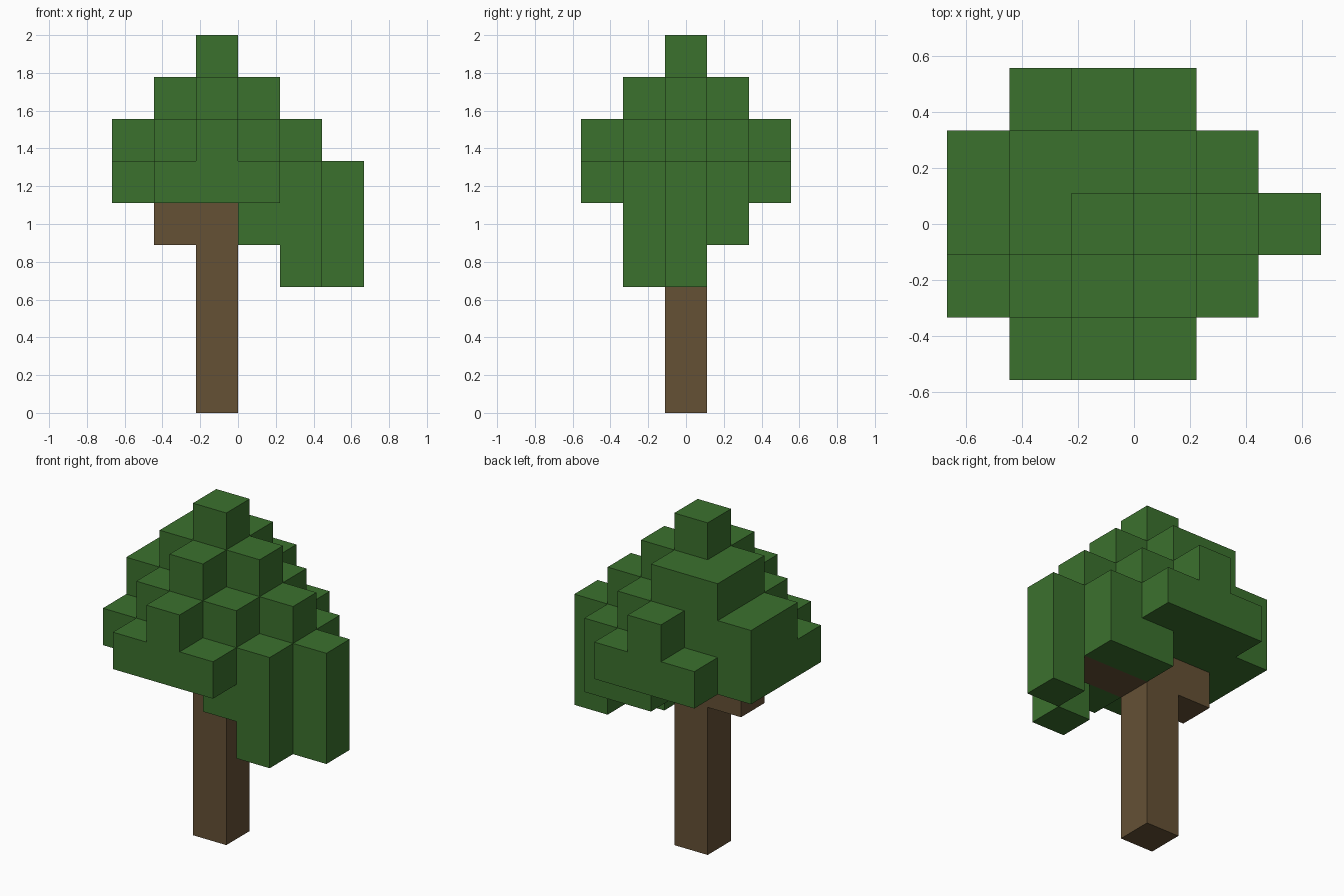
import bpy
import bmesh
from mathutils import Vector

if "Cube" in bpy.data.objects:
    bpy.data.objects.remove(bpy.data.objects["Cube"], do_unlink=True)

BLOCK = 2 / 9

# Floor plans from the ground up: T trunk, B branch, L leaves.
# Each plan runs from the back row to the front row, left to right along x.
EMPTY = "......"
STEM = [EMPTY, EMPTY, "..T...", EMPTY, EMPTY]
LAYERS = [
    STEM,
    STEM,
    STEM,
    [EMPTY, EMPTY, "..T..L", "....L.", EMPTY],
    [EMPTY, "...LL.", ".BTBBL", "...LL.", EMPTY],
    [".LLL..", "LLLLL.", "LLLLLL", "LLLLL.", ".LLL.."],
    ["..L...", "LLLL..", "LLLLL.", ".LLL..", "..L..."],
    [EMPTY, ".LL...", ".LLL..", "..L...", EMPTY],
    [EMPTY, EMPTY, "..L...", EMPTY, EMPTY],
]

cells = {
    (i, 4 - row, k): kind
    for k, layer in enumerate(LAYERS)
    for row, line in enumerate(layer)
    for i, kind in enumerate(line)
    if kind != "."
}


def make_material(name, color):
    mat = bpy.data.materials.new(name)
    mat.use_nodes = True
    mat.diffuse_color = (*color, 1)
    bsdf = next(n for n in mat.node_tree.nodes if n.type == "BSDF_PRINCIPLED")
    bsdf.inputs["Base Color"].default_value = (*color, 1)
    bsdf.inputs["Roughness"].default_value = 0.9
    return mat


def build_part(name, kind, mat):
    """Skin the blocks of one kind, skipping faces hidden by a neighbour."""
    bm = bmesh.new()
    for cell, cell_kind in cells.items():
        if cell_kind != kind:
            continue
        centre = Vector(cell) + Vector((0.5, 0.5, 0.5))
        for axis in range(3):
            for sign in (-1, 1):
                n = Vector((0, 0, 0))
                n[axis] = sign
                if tuple(int(c + d) for c, d in zip(cell, n)) in cells:
                    continue
                u = Vector((0, 0, 0))
                u[(axis + 1) % 3] = 0.5
                v = n.cross(u)
                mid = centre + n / 2
                corners = (mid - u - v, mid + u - v, mid + u + v, mid - u + v)
                bm.faces.new([bm.verts.new((p - Vector((3, 2.5, 0))) * BLOCK) for p in corners])
    # Join the squares and merge flat runs into single faces
    bmesh.ops.remove_doubles(bm, verts=bm.verts, dist=0.001)
    bmesh.ops.dissolve_limit(bm, angle_limit=0.01, verts=bm.verts, edges=bm.edges)
    mesh = bpy.data.meshes.new(name)
    bm.to_mesh(mesh)
    bm.free()
    mesh.materials.append(mat)
    obj = bpy.data.objects.new(name, mesh)
    bpy.context.collection.objects.link(obj)


bark = make_material("bark_brown", (0.130, 0.082, 0.036))
foliage = make_material("leaf_green", (0.044, 0.165, 0.027))

build_part("trunk", "T", bark)
build_part("branches", "B", bark)
build_part("leaves", "L", foliage)
